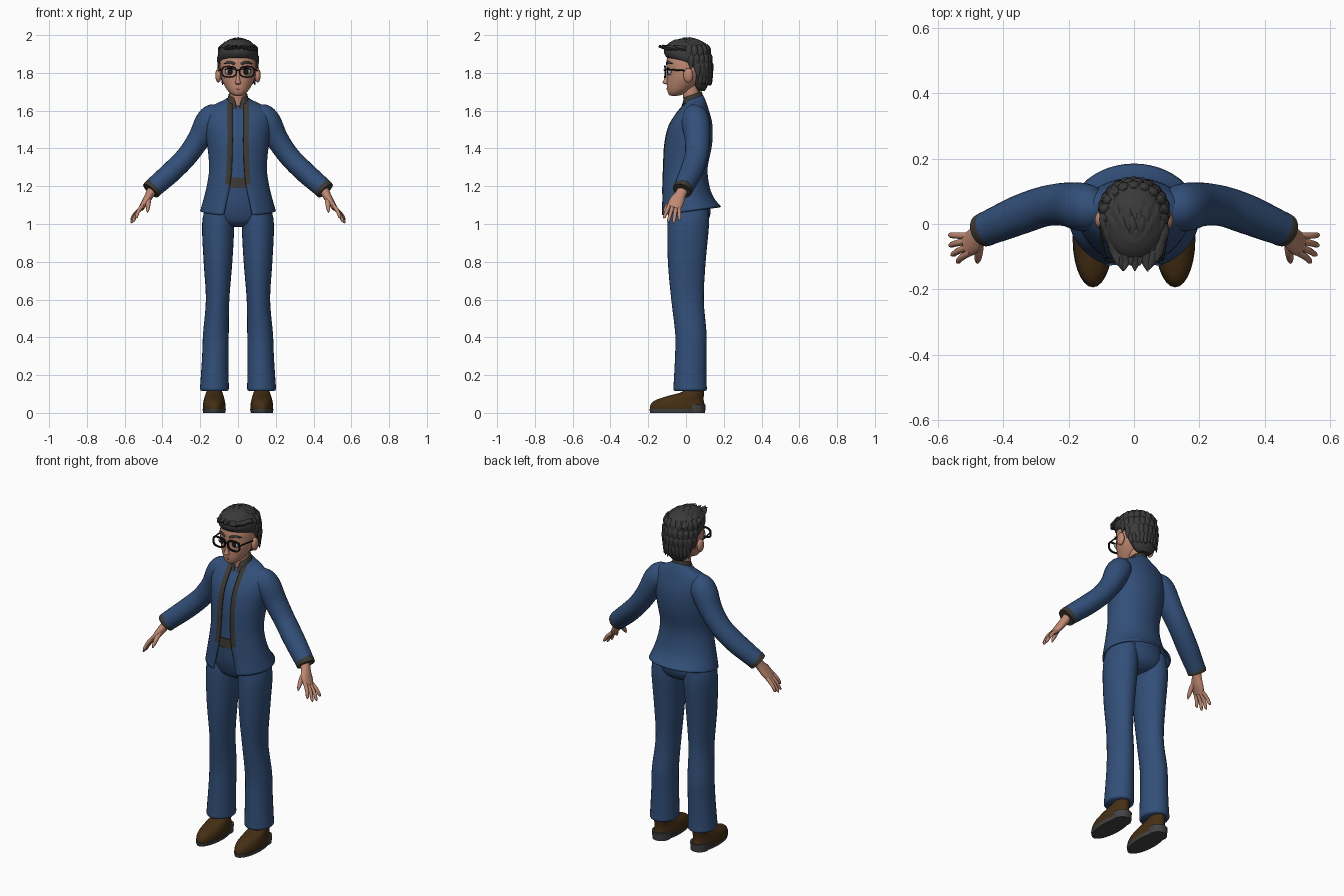
import bpy, bmesh, math, random
from mathutils import Vector, Matrix

random.seed(4)


def material(name, r, g, b):
    m = bpy.data.materials.new(name)
    m.diffuse_color = (r, g, b, 1)
    return m


BLUE = material("suit blue", 0.032, 0.078, 0.19)
DARK = material("charcoal trim", 0.046, 0.042, 0.035)
SKIN = material("skin", 0.52, 0.25, 0.17)
HAIR = material("hair", 0.042, 0.042, 0.043)
BROWN = material("shoe leather", 0.06, 0.028, 0.007)
SOLE = material("shoe sole", 0.055, 0.055, 0.058)
BLACK = material("glasses black", 0.008, 0.008, 0.009)
EYE = material("eye white", 0.4, 0.42, 0.45)
LIP = material("lips", 0.40, 0.15, 0.11)


def finish(name, bm, *mats):
    me = bpy.data.meshes.new(name)
    bm.to_mesh(me)
    bm.free()
    for m in mats:
        me.materials.append(m)
    ob = bpy.data.objects.new(name, me)
    bpy.context.collection.objects.link(ob)
    return ob


def spline(rows, sub):
    """Smooth the control rows with a Catmull-Rom curve."""
    rows = [list(r) + [0] * (7 - len(r)) for r in rows]
    out = []
    for i in range(len(rows) - 1):
        p0, p1, p2 = rows[max(i - 1, 0)], rows[i], rows[i + 1]
        p3 = rows[min(i + 2, len(rows) - 1)]
        for k in range(sub):
            t = k / sub
            out.append([b + 0.5 * t * (c - a + t * (2 * a - 5 * b + 4 * c - d + t * (3 * (b - c) + d - a)))
                        for a, b, c, d in zip(p0, p1, p2, p3)])
    return out + [rows[-1]]


def loft(name, rows, *mats, n=24, sub=4, ref=None, coat=False, trim_above=9):
    """Rows are x, y, z, half width, half depth, tilt, half front gap. Rings lie flat unless ref is given."""
    rows = spline(rows, sub)
    bm = bmesh.new()
    rings = []
    for k, (x, y, z, rx, ry, tilt, gap) in enumerate(rows):
        u, v = Vector((1, 0, 0)), Vector((0, 1, tilt))
        if ref:
            a, b = rows[max(k - 1, 0)], rows[min(k + 1, len(rows) - 1)]
            t = (Vector(b[:3]) - Vector(a[:3])).normalized()
            u = Vector(ref)
            u = (u - t * u.dot(t)).normalized()
            v = t.cross(u)
        if coat:
            a0, a1 = (math.asin(min(0.95, g / rx)) for g in (gap, gap + 0.027))
            angles = [a0] + [a1 + (2 * math.pi - 2 * a1) * i / n for i in range(n + 1)] + [2 * math.pi - a0]
        else:
            angles = [2 * math.pi * i / n for i in range(n)]
        c = Vector((x, y, z))
        rings.append([bm.verts.new(c + u * rx * math.sin(a) - v * ry * math.cos(a)) for a in angles])
    m = len(rings[0])
    cols = m - 1 if coat else m
    for lo, hi in zip(rings, rings[1:]):
        for i in range(cols):
            j = (i + 1) % m
            f = bm.faces.new((lo[i], lo[j], hi[j], hi[i]))
            if i in (0, cols - 1) and lo[0].co.z > trim_above:
                f.material_index = 1
    if not coat:
        bm.faces.new(rings[0][::-1])
        bm.faces.new(rings[-1])
    ob = finish(name, bm, *mats)
    if coat:
        s = ob.modifiers.new("cloth thickness", "SOLIDIFY")
        s.thickness, s.offset = 0.01, -1
    return ob


def ball(name, loc, size, mat, seg=20):
    bm = bmesh.new()
    bmesh.ops.create_uvsphere(bm, u_segments=seg, v_segments=seg // 2 + 2, radius=1,
                              matrix=Matrix.Translation(loc) @ Matrix.Diagonal((*size, 1)))
    return finish(name, bm, mat)


# Jacket, with dark trim beside the front opening
jacket = [(0, .022, 1.07, .2, .163, .15, .078), (0, .006, 1.13, .183, .14, .08, .062),
          (0, -.004, 1.21, .164, .126, 0, .043), (0, -.005, 1.30, .153, .12, 0, .034),
          (0, .01, 1.42, .163, .128, 0, .03), (0, .022, 1.52, .174, .118, .03, .03),
          (0, .032, 1.59, .168, .09, .1, .03), (0, .038, 1.628, .13, .07, .2, .03),
          (0, .04, 1.65, .08, .058, .3, .03), (0, .038, 1.664, .058, .052, .35, .026)]
loft("jacket", jacket, BLUE, DARK, n=40, coat=True, trim_above=1.2)
loft("shirt_front", [(x, y, z, rx - .013, ry - .013, t) for x, y, z, rx, ry, t, g in jacket[2:9]], BLUE, n=40)
loft("belt", [(0, -.004, 1.19, .152, .119), (0, -.004, 1.245, .149, .117)], DARK, n=40, sub=1)
loft("collar", [(0, .034, 1.61, .08, .068, .3, .004), (0, .034, 1.655, .058, .056, .4, .014),
                (0, .034, 1.685, .05, .05, .35, .024)], DARK, n=28, coat=True)

# Trousers
loft("trouser_hips", [(0, .015, .985, .05, .06), (0, .016, 1.01, .14, .095), (0, .015, 1.06, .18, .115),
                      (0, .005, 1.12, .168, .118), (0, -.003, 1.2, .148, .115)], BLUE, n=32)
for s, side in ((1, "left"), (-1, "right")):
    loft(side + "_trouser_leg",
         [(s * .124, .022, .115, .066, .078), (s * .125, .022, .125, .076, .088), (s * .124, .022, .16, .075, .087),
          (s * .12, .025, .3, .07, .083), (s * .117, .026, .42, .068, .083), (s * .108, .008, .6, .062, .086),
          (s * .106, .004, .8, .076, .1), (s * .105, .012, 1.0, .085, .11), (s * .1, .015, 1.1, .07, .1)],
         BLUE, n=28)

    # Shoes
    loft(side + "_ankle", [(s * .125, .045, .09, .036, .042), (s * .125, .04, .14, .036, .042)], SKIN, n=16, sub=1)
    loft(side + "_shoe",
         [(s * .126, -.046, .015, .059, .145), (s * .126, -.045, .04, .06, .144), (s * .126, -.036, .065, .056, .13),
          (s * .126, -.004, .088, .05, .098), (s * .126, .03, .105, .044, .066), (s * .126, .042, .118, .04, .052)],
         BROWN, n=28)
    loft(side + "_shoe_sole", [(s * .126, -.046, 0, .058, .144), (s * .126, -.046, .02, .062, .148)], SOLE, n=28, sub=1)
    loft(side + "_shoe_heel", [(s * .126, .048, 0, .05, .053), (s * .126, .048, .045, .053, .056)], SOLE, n=24, sub=1)

    # Sleeve and cuff
    loft(side + "_sleeve",
         [(s * .09, .045, 1.6, .04, .04), (s * .125, .046, 1.575, .066, .066), (s * .16, .052, 1.535, .074, .07),
          (s * .207, .06, 1.45, .067, .06), (s * .27, .055, 1.36, .062, .056), (s * .345, .03, 1.283, .061, .056),
          (s * .41, .003, 1.225, .056, .054), (s * .448, -.013, 1.192, .052, .052)], BLUE, n=24, ref=(0, 1, 0))
    loft(side + "_cuff", [(s * .44, -.01, 1.198, .048, .048), (s * .45, -.014, 1.19, .053, .053),
                          (s * .463, -.02, 1.176, .051, .051)], DARK, n=24, sub=2, ref=(0, 1, 0))

    # Hand
    loft(side + "_palm", [(s * .45, -.013, 1.19, .03, .026), (s * .468, -.03, 1.155, .03, .023),
                          (s * .488, -.05, 1.12, .04, .02), (s * .513, -.066, 1.083, .037, .014)],
         SKIN, n=16, ref=(0, 1, 0))
    fingers = {"index": (-.03, (.543, -.118, 1.03)), "middle": (-.01, (.56, -.096, 1.008)),
               "ring": (.01, (.567, -.066, 1.005)), "little": (.028, (.568, -.034, 1.02))}
    for finger, (d, tip) in fingers.items():
        a = Vector((.506 + .2 * d, -.06 + .85 * d, 1.094 - .35 * d))
        b = Vector(tip)
        rows = [(s * p.x, p.y, p.z, r, r) for p, r in
                ((a, .011), (a.lerp(b, .5) + Vector((.005, 0, .002)), .010), (a.lerp(b, .88), .008), (b, .002))]
        loft(f"{side}_{finger}_finger", rows, SKIN, n=10, sub=3, ref=(0, 1, 0))
    loft(side + "_thumb", [(s * .472, -.04, 1.15, .014, .014), (s * .475, -.08, 1.115, .014, .014),
                           (s * .478, -.108, 1.08, .01, .01), (s * .48, -.12, 1.06, .002, .002)],
         SKIN, n=10, sub=3, ref=(1, 0, 0))

    # Ears, eyes, brows
    ball(side + "_ear", (s * .104, .012, 1.787), (.016, .026, .038), SKIN)
    ball(side + "_eye", (s * .043, -.086, 1.806), (.025, .012, .018), EYE)
    ball(side + "_iris", (s * .042, -.094, 1.806), (.014, .007, .015), BLACK)
    loft(side + "_eyelash", [(s * .017, -.1, 1.816, .002, .002), (s * .043, -.1, 1.826, .004, .004),
                             (s * .07, -.08, 1.816, .002, .002)], BLACK, n=8, ref=(0, 0, 1))
    loft(side + "_eyebrow", [(s * .015, -.103, 1.846, .006, .004), (s * .045, -.096, 1.857, .007, .005),
                             (s * .075, -.07, 1.848, .002, .002)], HAIR, n=8, ref=(0, 0, 1))

    # Glasses rims and temples
    bm = bmesh.new()
    path = [2 * math.pi * i / 32 for i in range(32)]
    rim = []
    for a in path:
        ca, sa = math.cos(a), math.sin(a)
        px, pz = (math.copysign(abs(q) ** .7, q) for q in (ca, sa))
        rim.append([bm.verts.new((s * (.048 + px * (.038 + o)), -.113 + abs(px) * .004 + d, 1.806 + pz * (.028 + o)))
                    for o, d in ((-.004, -.004), (.004, -.004), (.004, .004), (-.004, .004))])
    for p, q in zip(rim, rim[1:] + rim[:1]):
        for i in range(4):
            bm.faces.new((p[i], p[(i + 1) % 4], q[(i + 1) % 4], q[i]))
    bmesh.ops.recalc_face_normals(bm, faces=bm.faces)
    finish(side + "_glasses_rim", bm, BLACK)
    loft(side + "_glasses_temple", [(s * .088, -.109, 1.817, .004, .004), (s * .098, -.05, 1.815, .004, .004),
                                    (s * .104, .02, 1.81, .004, .004)], BLACK, n=8, ref=(0, 0, 1))
loft("glasses_bridge", [(-.012, -.112, 1.812, .004, .004), (0, -.115, 1.815, .004, .004),
                        (.012, -.112, 1.812, .004, .004)], BLACK, n=8, ref=(0, 0, 1))

# Head and neck
loft("neck", [(0, .034, 1.58, .05, .045), (0, .03, 1.64, .042, .042), (0, .025, 1.75, .045, .05)], SKIN)
loft("head", [(0, -.062, 1.678, .012, .012), (0, -.056, 1.684, .03, .034), (0, -.04, 1.703, .052, .058),
              (0, -.022, 1.732, .071, .079), (0, -.003, 1.77, .088, .098), (0, .008, 1.815, .096, .11),
              (0, .01, 1.87, .094, .112), (0, .01, 1.92, .07, .09), (0, .01, 1.95, .02, .03)], SKIN, n=32)
loft("nose", [(0, -.098, 1.738, .008, .006), (0, -.107, 1.746, .016, .016), (0, -.106, 1.758, .012, .014),
              (0, -.1, 1.785, .008, .009), (0, -.096, 1.815, .007, .006)], SKIN, n=14)
loft("mouth", [(-.022, -.09, 1.717, .002, .003), (0, -.098, 1.716, .006, .005), (.022, -.09, 1.717, .002, .003)],
     LIP, n=10, ref=(0, 0, 1))

# Hair cap
loft("hair_cap", [(0, .08, 1.705, .04, .02), (0, .078, 1.73, .065, .036), (0, .078, 1.77, .085, .048),
                  (0, .075, 1.81, .097, .06), (0, .055, 1.845, .104, .082), (0, .018, 1.88, .106, .118),
                  (0, .005, 1.92, .1, .122), (0, .005, 1.955, .078, .1), (0, .005, 1.978, .04, .06)], HAIR, n=32)


def scalp(x, y, lift):
    q = 1 - (x / .105) ** 2 - ((y - .01) / .13) ** 2
    return x, y, 1.86 + .115 * math.sqrt(max(.4, q)) + lift


# Locks on top sweep forward into a quiff
for iy, y0 in enumerate((.1, .065, .03, -.005, -.04, -.065)):
    for ix in range(7):
        x0 = (ix - 3) * .027 + (iy % 2 - .5) * .012
        if (x0 / .105) ** 2 + ((y0 - .01) / .13) ** 2 > .82:
            continue
        x1, y1 = x0 * .92 + random.uniform(-.012, .012), y0 - .075 - random.uniform(0, .012)
        up = .004 + random.uniform(0, .012)
        loft("top_hair_lock", [(*scalp(x0, y0 + .015, -.02), .008, .008), (*scalp(x0, y0 - .01, -.004), .02, .014),
                               (*scalp((x0 + x1) / 2, y0 - .045, .001), .018, .011), (*scalp(x1, y1, up), .002, .002)],
             HAIR, n=8, sub=3, ref=(1, 0, 0))

# Locks on the sides and back fall down to the nape
for row, (z0, rad, cy) in enumerate(((1.925, .098, .03), (1.885, .102, .035), (1.845, .101, .04), (1.805, .093, .045))):
    for k in range(11):
        a = math.radians(-100 + 20 * k + 8 * (row % 2)) * (1 - .12 * row)
        d = Vector((math.sin(a), math.cos(a) * .95, 0))
        c = Vector((0, cy, z0))
        pts = ((c + d * (rad - .015) + Vector((0, 0, .025)), .006), (c + d * (rad - .004), .016),
               (c + d * (rad - .003) - Vector((0, 0, .03)), .015),
               (c + d * (rad + .003) - Vector((0, 0, .06 + random.uniform(0, .015))), .002))
        loft("back_hair_lock", [(*p, r * 1.15, r * .8) for p, r in pts], HAIR, n=8, sub=3, ref=(d.y, -d.x, 0))

# Smooth shading, sharp corners kept
bpy.ops.object.select_all(action="SELECT")
bpy.context.view_layer.objects.active = bpy.context.selected_objects[0]
bpy.ops.object.shade_smooth_by_angle(angle=math.radians(50))
